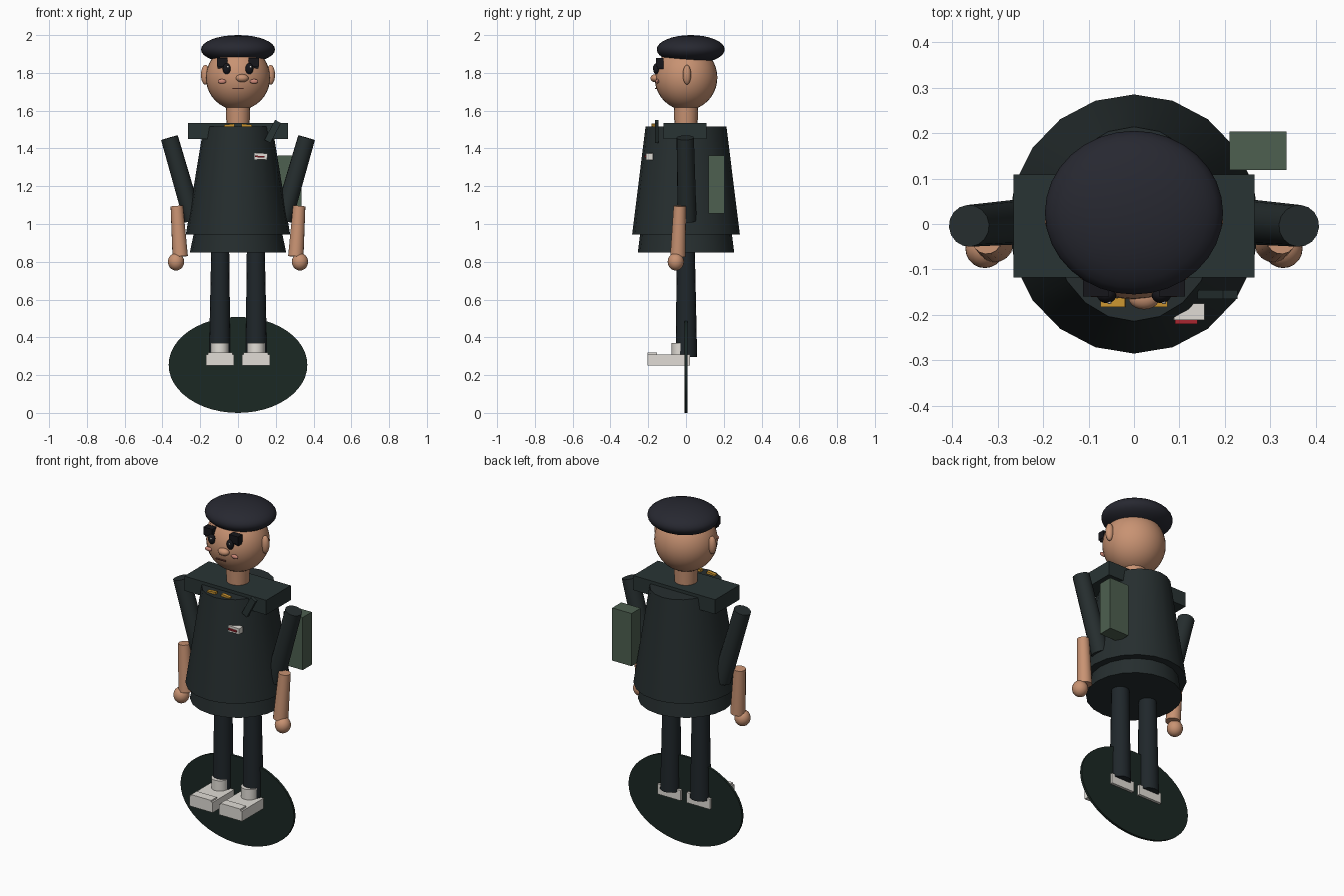
import bpy, math
from mathutils import Vector

if "Cube" in bpy.data.objects:
    bpy.data.objects.remove(bpy.data.objects["Cube"])


def colour(name, r, g, b):
    m = bpy.data.materials.new(name)
    m.diffuse_color = (r, g, b, 1)
    m.use_nodes = True
    m.node_tree.nodes["Principled BSDF"].inputs["Base Color"].default_value = m.diffuse_color
    return m


JACKET = colour("jacket_cloth", 0.019, 0.027, 0.028)
TROUSER = colour("trouser_cloth", 0.014, 0.02, 0.024)
YOKE = colour("shoulder_cloth", 0.022, 0.034, 0.034)
SKIN = colour("skin", 0.58, 0.29, 0.17)
BLUSH = colour("blush", 0.62, 0.25, 0.19)
CAP = colour("cap_cloth", 0.02, 0.021, 0.03)
BLACK = colour("black", 0.008, 0.008, 0.011)
WHITE = colour("white", 0.75, 0.72, 0.67)
RED = colour("red", 0.4, 0.02, 0.03)
GOLD = colour("gold", 0.6, 0.3, 0.03)
GREEN = colour("pack_green", 0.075, 0.115, 0.08)
BASE = colour("base_green", 0.011, 0.021, 0.017)
LIP = colour("lip", 0.16, 0.05, 0.035)


def finish(name, mat, smooth=True):
    o = bpy.context.object
    o.name = name
    o.data.materials.append(mat)
    bpy.ops.object.transform_apply(location=False, rotation=False, scale=True)
    if smooth:
        bpy.ops.object.shade_smooth_by_angle(angle=math.radians(35))
    return o


def box(name, mat, lo, hi, rot=(0, 0, 0)):
    lo, hi = Vector(lo), Vector(hi)
    bpy.ops.mesh.primitive_cube_add(size=1, location=(lo + hi) / 2, rotation=rot)
    bpy.context.object.scale = hi - lo
    return finish(name, mat, False)


def ball(name, mat, centre, radii, seg=20, rings=14):
    bpy.ops.mesh.primitive_uv_sphere_add(segments=seg, ring_count=rings, radius=1, location=centre)
    bpy.context.object.scale = radii
    return finish(name, mat)


def tube(name, mat, a, b, ra, rb, sides=16):
    """Tapered cylinder running from a to b."""
    a, b = Vector(a), Vector(b)
    d = b - a
    bpy.ops.mesh.primitive_cone_add(vertices=sides, radius1=ra, radius2=rb, depth=d.length,
                                    location=(a + b) / 2,
                                    rotation=d.to_track_quat('Z', 'Y').to_euler())
    return finish(name, mat)


def garment(name, mat, z0, z1, r0, r1, sides=20):
    """Upright frustum with separate x and y radii at each end."""
    verts = []
    for z, (rx, ry) in ((z0, r0), (z1, r1)):
        for i in range(sides):
            t = 2 * math.pi * i / sides
            verts.append((rx * math.cos(t), ry * math.sin(t), z))
    faces = [(i, (i + 1) % sides, sides + (i + 1) % sides, sides + i) for i in range(sides)]
    faces += [tuple(reversed(range(sides))), tuple(range(sides, 2 * sides))]
    me = bpy.data.meshes.new(name)
    me.from_pydata(verts, [], faces)
    o = bpy.data.objects.new(name, me)
    bpy.context.collection.objects.link(o)
    bpy.ops.object.select_all(action='DESELECT')
    o.select_set(True)
    bpy.context.view_layer.objects.active = o
    return finish(name, mat)


# Upright oval disc behind the feet
bpy.ops.mesh.primitive_cylinder_add(vertices=48, radius=1, depth=1, location=(0, 0, 0.254),
                                    rotation=(math.pi / 2, 0, 0))
bpy.context.object.scale = (0.367, 0.254, 0.014)
finish("oval_disc", BASE)

# Jacket, hem and shoulder yoke
garment("jacket", JACKET, 0.945, 1.517, (0.276, 0.285), (0.182, 0.214))
garment("jacket_hem", JACKET, 0.85, 0.945, (0.255, 0.255), (0.235, 0.243))
box("shoulder_yoke", YOKE, (-0.265, -0.118, 1.45), (0.265, 0.109, 1.535))

# Neck, head and beret
tube("neck", SKIN, (0, 0, 1.5), (0, 0, 1.64), 0.06, 0.066)
ball("head", SKIN, (0, 0, 1.775), (0.17, 0.166, 0.172), 32, 20)
ball("beret", CAP, (0, 0.025, 1.924), (0.196, 0.18, 0.076), 32, 16)

# Face centre
ball("nose", SKIN, (0.022, -0.163, 1.772), (0.034, 0.025, 0.021))
box("mouth", LIP, (-0.03, -0.163, 1.714), (0.03, -0.148, 1.72))

for s, side in ((-1, "left"), (1, "right")):
    # Face features
    ball("ear_" + side, SKIN, (s * 0.173, 0.005, 1.79), (0.023, 0.022, 0.052))
    ball("eye_" + side, BLACK, (s * 0.06, -0.157, 1.822), (0.021, 0.017, 0.029))
    ball("eye_glint_" + side, WHITE, (s * 0.06 + 0.006, -0.173, 1.832), (0.005, 0.003, 0.005), 10, 6)
    ball("cheek_" + side, BLUSH, (s * 0.085, -0.152, 1.755), (0.022, 0.009, 0.012))
    box("fringe_" + side, BLACK, (min(s * 0.055, s * 0.112), -0.16, 1.835),
        (max(s * 0.055, s * 0.112), -0.12, 1.88))
    box("fringe_tip_" + side, BLACK, (s * 0.093 - 0.017, -0.152, 1.825),
        (s * 0.093 + 0.017, -0.12, 1.85), (0, s * 0.2, 0))

    # Arms and hands
    tube("upper_arm_" + side, JACKET, (s * 0.237, 0.006, 1.02), (s * 0.363, -0.004, 1.457), 0.05, 0.046)
    tube("forearm_" + side, SKIN, (s * 0.306, -0.043, 0.828), (s * 0.324, -0.033, 1.095), 0.041, 0.033)
    ball("hand_" + side, SKIN, (s * 0.328, -0.054, 0.8), (0.043, 0.043, 0.046))

    # Trousers, socks and shoes
    tube("trouser_leg_" + side, TROUSER, (s * 0.097, 0.002, 0.295), (s * 0.094, -0.001, 0.9), 0.057, 0.047)
    tube("sock_" + side, WHITE, (s * 0.096, -0.03, 0.29), (s * 0.096, -0.03, 0.37), 0.046, 0.046)
    box("shoe_" + side, WHITE, (s * 0.095 - 0.075, -0.205, 0.25), (s * 0.095 + 0.075, 0.022, 0.31))
    box("shoe_toe_" + side, WHITE, (s * 0.095 - 0.065, -0.205, 0.27), (s * 0.095 + 0.065, -0.153, 0.319))

    # Gold collar tabs
    box("collar_tab_" + side, GOLD, (s * 0.046 - 0.027, -0.183, 1.513),
        (s * 0.046 + 0.027, -0.163, 1.528), (0, s * 0.12, 0))

# Side pack
box("side_pack", GREEN, (0.21, 0.119, 1.055), (0.335, 0.203, 1.363))

# Leaning shoulder tab and chest badge
box("shoulder_tab", YOKE, (0.166, -0.165, 1.43), (0.202, -0.145, 1.55), (0, math.radians(28), 0))
box("chest_badge", WHITE, (0.087, -0.211, 1.341), (0.155, -0.175, 1.375), (0, math.radians(2), 0))
box("badge_stripe", RED, (0.09, -0.22, 1.353), (0.14, -0.2, 1.361), (0, math.radians(2), 0))
